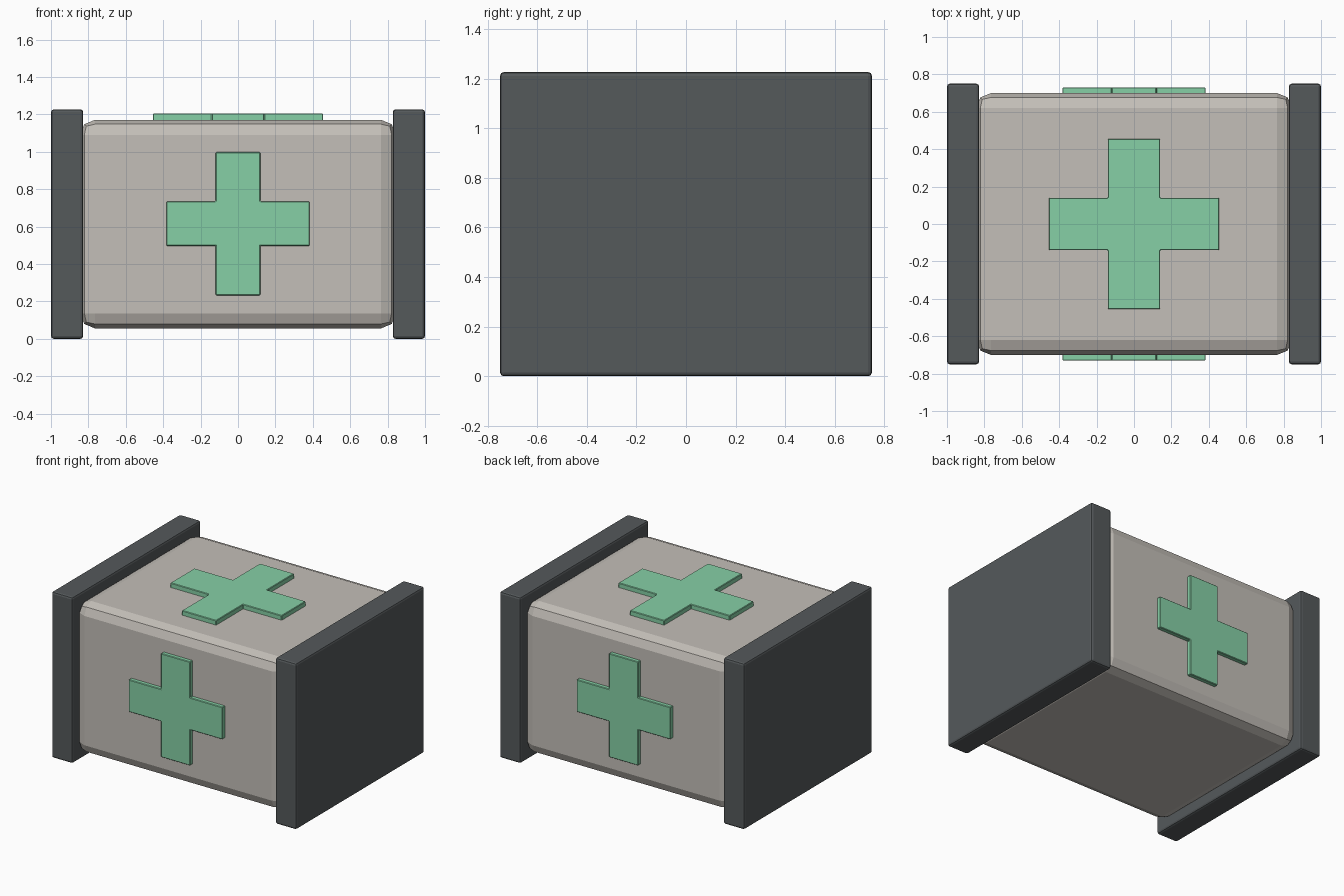
import bpy, bmesh
from math import radians
from mathutils import Matrix

if "Cube" in bpy.data.objects:
    bpy.data.objects.remove(bpy.data.objects["Cube"])

MID_Z = 0.6135  # centre height of the whole case


def material(name, rgb):
    m = bpy.data.materials.new(name)
    m.diffuse_color = (*rgb, 1)
    m.use_nodes = True
    m.node_tree.nodes["Principled BSDF"].inputs["Base Color"].default_value = m.diffuse_color
    return m


def finish(bm, name, mat, bevel, segments):
    bmesh.ops.recalc_face_normals(bm, faces=bm.faces)
    mesh = bpy.data.meshes.new(name)
    bm.to_mesh(mesh)
    bm.free()
    mesh.materials.append(mat)
    obj = bpy.data.objects.new(name, mesh)
    bpy.context.collection.objects.link(obj)
    mod = obj.modifiers.new("bevel", 'BEVEL')
    mod.width = bevel
    mod.segments = segments
    mod.limit_method = 'ANGLE'
    mod.angle_limit = radians(40)
    return obj


def box(name, center, size, mat, bevel, segments):
    bm = bmesh.new()
    bmesh.ops.create_cube(bm, size=1)
    bmesh.ops.scale(bm, vec=size, verts=bm.verts)
    bmesh.ops.translate(bm, vec=center, verts=bm.verts)
    return finish(bm, name, mat, bevel, segments)


def cross(name, arm, half_width, thickness, placement, mat):
    # plus-shaped outline in XY, extruded along local +Z
    a, w = arm, half_width
    quarter = [(a, -w), (a, w), (w, w)]
    bm = bmesh.new()
    verts = []
    for i in range(4):
        for x, y in quarter:
            for _ in range(i):
                x, y = -y, x
            verts.append(bm.verts.new((x, y, 0)))
    face = bm.faces.new(verts)
    ext = bmesh.ops.extrude_face_region(bm, geom=[face])
    top = [v for v in ext["geom"] if isinstance(v, bmesh.types.BMVert)]
    bmesh.ops.translate(bm, vec=(0, 0, thickness), verts=top)
    bmesh.ops.transform(bm, matrix=placement, verts=bm.verts)
    return finish(bm, name, mat, 0.004, 1)


shell = material("warm_grey", (0.55, 0.52, 0.48))
dark = material("dark_grey", (0.09, 0.10, 0.105))
green = material("green", (0.24, 0.63, 0.38))

# Main case with rounded edges, tucked slightly into the end caps
box("case_body", (0, 0, MID_Z), (1.69, 1.40, 1.115), shell, 0.08, 2)

# Thick end caps
for side, label in ((-1, "left"), (1, "right")):
    box(label + "_end_cap", (side * 0.914, 0, MID_Z), (0.172, 1.50, 2 * MID_Z),
        dark, 0.015, 2)

# Raised crosses on top, front and back
cross("top_cross", 0.455, 0.14, 0.045, Matrix.Translation((0, 0, 1.16)), green)
for side, label in ((-1, "front"), (1, "back")):
    place = (Matrix.Translation((0, side * 0.69, MID_Z + 0.002))
             @ Matrix.Rotation(radians(-90 * side), 4, 'X'))
    cross(label + "_cross", 0.383, 0.119, 0.04, place, green)
